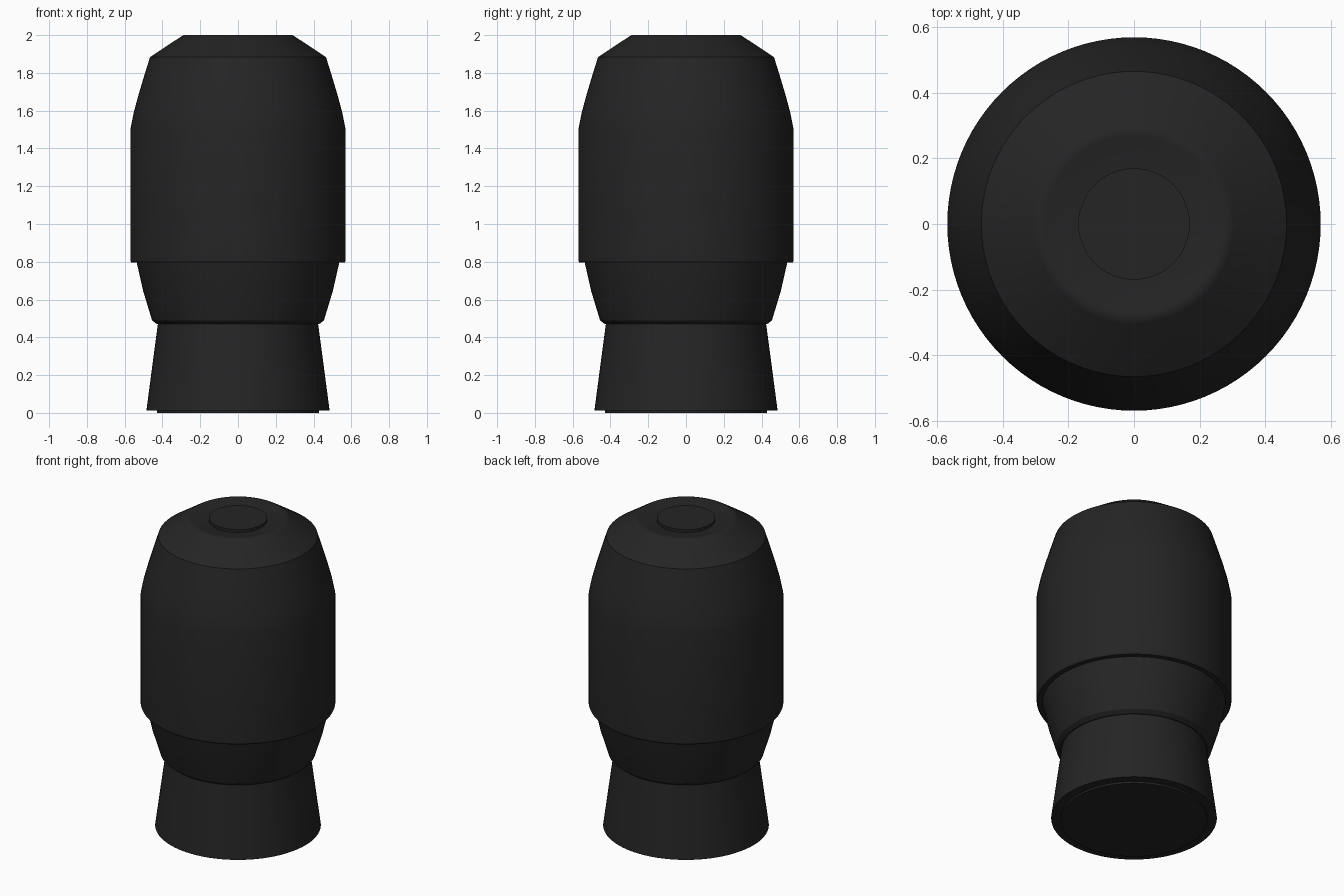
import bpy, bmesh, math

cube = bpy.data.objects.get("Cube")
if cube:
    bpy.data.objects.remove(cube, do_unlink=True)

black = bpy.data.materials.new("matte_black")
black.use_nodes = True
colour = (0.018, 0.018, 0.018, 1)
black.diffuse_color = colour
shader = black.node_tree.nodes["Principled BSDF"]
shader.inputs["Base Color"].default_value = colour
shader.inputs["Roughness"].default_value = 0.6


def lathe(name, profile, sharp_angle=25, sides=96):
    """Turn a (radius, height) profile, listed bottom to top, about z."""
    bm = bmesh.new()
    points = [bm.verts.new((r, 0, z)) for r, z in profile]
    edges = [bm.edges.new(pair) for pair in zip(points, points[1:])]
    bmesh.ops.spin(bm, geom=points + edges, cent=(0, 0, 0), axis=(0, 0, 1),
                   angle=math.tau, steps=sides, use_duplicate=False)
    bmesh.ops.remove_doubles(bm, verts=bm.verts, dist=0.0001)
    bmesh.ops.recalc_face_normals(bm, faces=bm.faces)
    mesh = bpy.data.meshes.new(name)
    bm.to_mesh(mesh)
    bm.free()
    mesh.materials.append(black)
    obj = bpy.data.objects.new(name, mesh)
    bpy.context.collection.objects.link(obj)
    bpy.ops.object.select_all(action='DESELECT')
    obj.select_set(True)
    bpy.context.view_layer.objects.active = obj
    bpy.ops.object.shade_smooth_by_angle(angle=math.radians(sharp_angle))
    return obj


# Flared foot with a thin pad underneath
lathe("base_pad", [(0, 0), (0.43, 0), (0.43, 0.015), (0, 0.015)])
lathe("flared_base", [(0, 0.012), (0.485, 0.012), (0.455, 0.24),
                      (0.423, 0.48), (0, 0.48)])

# Tapered collar between foot and body
lathe("collar", [(0, 0.47), (0.43, 0.47), (0.455, 0.49), (0.502, 0.645),
                 (0.537, 0.8), (0, 0.81)])

# Main body, straight below and gently tapered above
lathe("body_shell", [(0, 0.795), (0.565, 0.795), (0.57, 0.805), (0.57, 1.5),
                     (0.552, 1.59), (0.525, 1.69), (0.495, 1.79),
                     (0.466, 1.883), (0, 1.883)])

# Sloping cap with a rounded lip and shallow dish
lathe("cap", [(0.466, 1.883), (0.305, 1.99), (0.288, 2.0), (0.27, 1.997),
              (0.17, 1.98), (0, 1.98)], sharp_angle=40)

# Round button in the dish
lathe("top_button", [(0, 1.975), (0.17, 1.975), (0.17, 1.998), (0, 1.998)])
